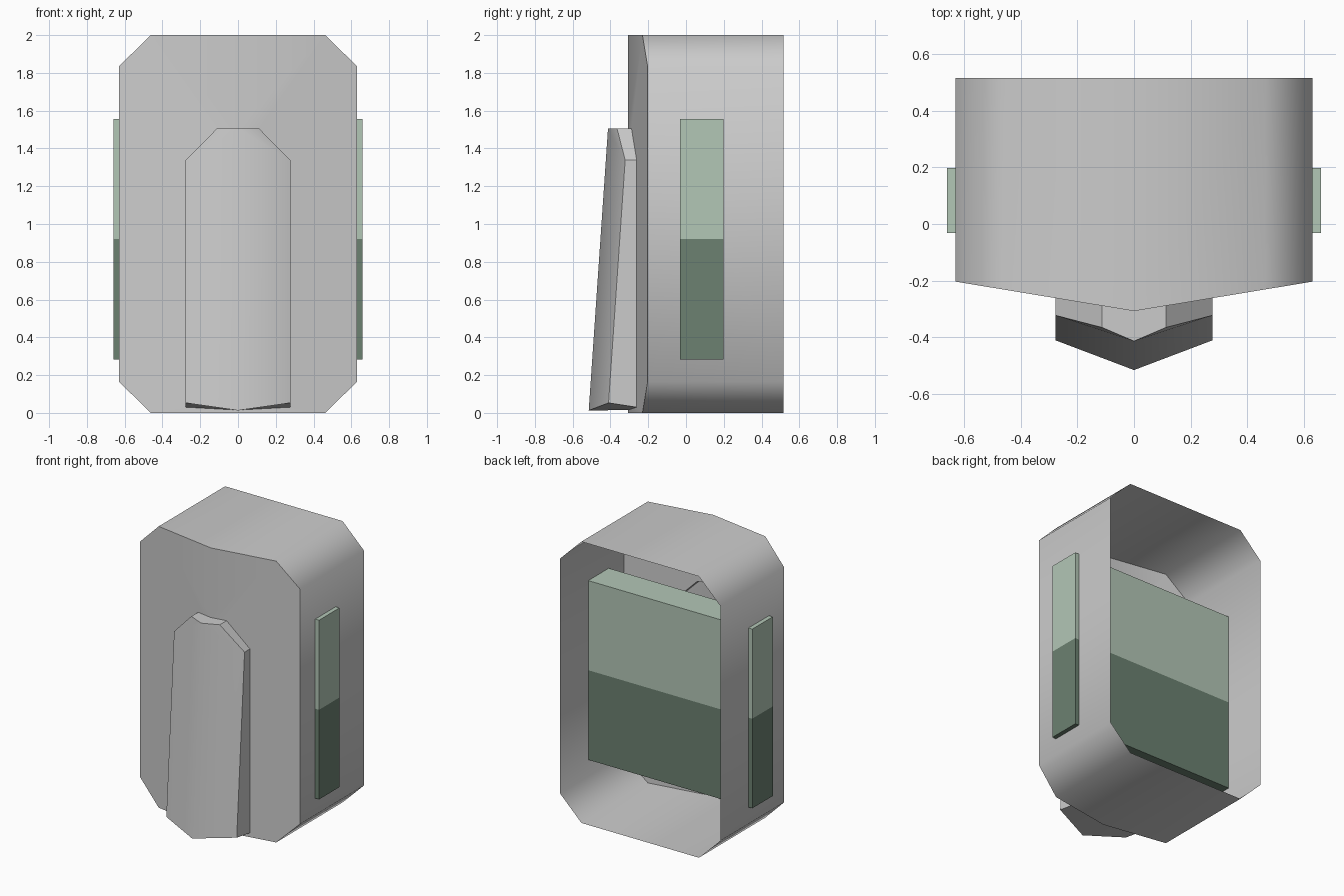
import bpy, bmesh
from math import radians

if "Cube" in bpy.data.objects:
    bpy.data.objects.remove(bpy.data.objects["Cube"])

BACK = 0.515


def wall_y(x):
    # creased front wall: furthest forward on the centre line
    return -0.307 + 0.104 * abs(x) / 0.63


def make_part(name, half_faces, angle):
    """Build faces for the +x half, mirror them, weld and smooth."""
    bm = bmesh.new()
    for s in (1, -1):
        for pts in half_faces:
            bm.faces.new([bm.verts.new((s * x, y, z)) for x, y, z in pts])
    bmesh.ops.remove_doubles(bm, verts=bm.verts, dist=0.0005)
    bmesh.ops.recalc_face_normals(bm, faces=bm.faces)
    front = min(bm.faces, key=lambda f: f.calc_center_median().y)
    if front.normal.y > 0:
        bmesh.ops.reverse_faces(bm, faces=bm.faces)
    me = bpy.data.meshes.new(name)
    bm.to_mesh(me)
    bm.free()
    ob = bpy.data.objects.new(name, me)
    bpy.context.collection.objects.link(ob)
    bpy.ops.object.select_all(action='DESELECT')
    ob.select_set(True)
    bpy.context.view_layer.objects.active = ob
    bpy.ops.object.shade_smooth_by_angle(angle=radians(angle))
    return ob


def strip(a, b):
    """Quads joining two matching point rows."""
    return [(a[i], a[i + 1], b[i + 1], b[i]) for i in range(len(a) - 1)]


# half outlines in x, z
shell_outline = [(0, 2), (0.462, 2), (0.63, 1.835), (0.63, 0.165), (0.462, 0), (0, 0)]
hole_outline = [(0, 1.505), (0.112, 1.505), (0.277, 1.338), (0.277, 0.03), (0, 0.015)]

# housing: open-backed octagonal shell, creased front wall with an opening
front_rim = [(x, wall_y(x), z) for x, z in shell_outline]
back_rim = [(x, BACK, z) for x, z in shell_outline]
hole_rim = [(x, wall_y(x), z) for x, z in hole_outline]
make_part("housing", [front_rim + hole_rim[::-1]] + strip(front_rim, back_rim), 50)

# front lever: hollow tapering cover rising out of the opening
cover = [(0, -0.413, 1.505), (0.112, -0.365, 1.505), (0.277, -0.322, 1.338),
         (0.277, -0.41, 0.053), (0, -0.515, 0.013)]
make_part("front_lever", [cover[:3] + [cover[4]], cover[2:]] + strip(cover, hole_rim), 43)


# cross block: two-tone slab passing through both sides of the housing
def block(name, z0, z1, color):
    bpy.ops.mesh.primitive_cube_add(size=1, location=(0, 0.083, (z0 + z1) / 2))
    ob = bpy.context.object
    ob.name = name
    ob.scale = (1.32, 0.23, z1 - z0)
    mat = bpy.data.materials.new(name + "_paint")
    mat.diffuse_color = color
    mat.use_nodes = True
    mat.node_tree.nodes["Principled BSDF"].inputs["Base Color"].default_value = mat.diffuse_color
    ob.data.materials.append(mat)


block("block_lower", 0.283, 0.92, (0.15, 0.22, 0.165, 1))
block("block_upper", 0.92, 1.557, (0.45, 0.57, 0.47, 1))
